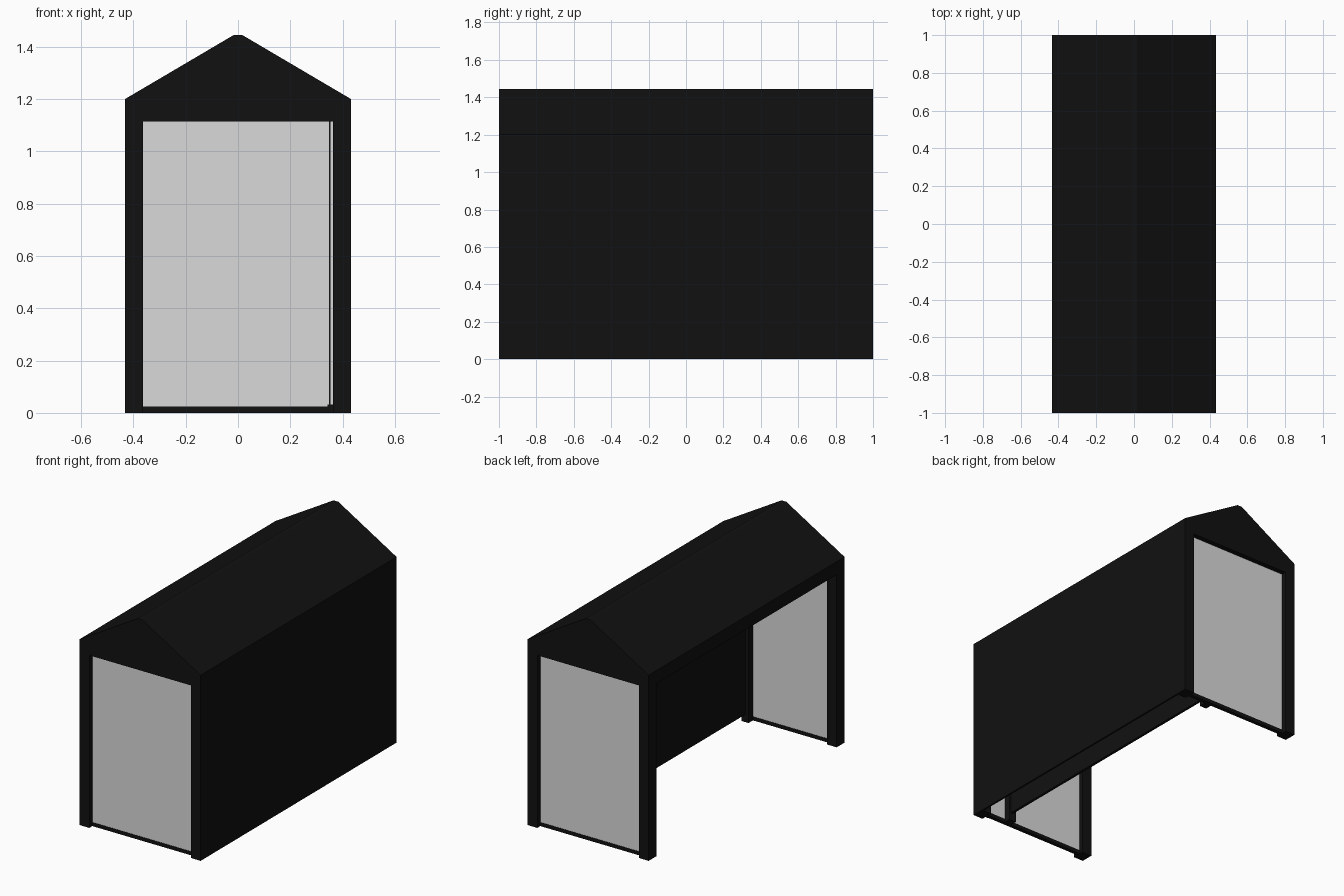
import bpy

if "Cube" in bpy.data.objects:
    bpy.data.objects.remove(bpy.data.objects["Cube"])

# Two flat colours
def material(name, c):
    m = bpy.data.materials.new(name)
    m.diffuse_color = (c, c, c, 1)
    m.use_nodes = True
    m.node_tree.nodes["Principled BSDF"].inputs["Base Color"].default_value = m.diffuse_color
    return m

black = material("black_metal", 0.0055)
glass = material("grey_glass", 0.7)

def mesh(name, verts, faces, mat):
    me = bpy.data.meshes.new(name)
    me.from_pydata(verts, [], faces)
    me.materials.append(mat)
    ob = bpy.data.objects.new(name, me)
    bpy.context.collection.objects.link(ob)
    return ob

def prism(name, profile, y0, y1, mat):
    """Extrude an x/z outline (anticlockwise seen from the front) along y."""
    n = len(profile)
    verts = [(x, y, z) for y in (y0, y1) for x, z in profile]
    faces = [tuple(range(n)), tuple(range(2 * n - 1, n - 1, -1))]
    faces += [(i, i + n, (i + 1) % n + n, (i + 1) % n) for i in range(n)]
    return mesh(name, verts, faces, mat)

def box(name, x, y, z, mat=black):
    y0, y1 = sorted(y)
    return prism(name, [(x[0], z[0]), (x[1], z[0]), (x[1], z[1]), (x[0], z[1])],
                 y0, y1, mat)

W, EAVE, BEAM, TOP = 0.433, 1.2, 1.115, 1.445
POST, DEPTH = 0.07, 0.08

# Gabled roof with a narrow flat ridge
prism("roof", [(-W, BEAM), (W, BEAM), (W, EAVE), (0.017, TOP),
               (-0.017, TOP), (-W, EAVE)], -1, 1, black)

for s, end in ((-1, "front"), (1, "back")):
    # Corner posts
    box(end + "_left_post", (-W, -W + POST), (s, s * (1 - DEPTH)), (0, BEAM))
    box(end + "_right_post", (W - POST, W), (s, s * (1 - DEPTH)), (0, BEAM))
    # End glazing with a sill rail
    box(end + "_glass", (-W + POST, W - POST), (s * 0.967, s * 0.947), (0.022, BEAM), glass)
    box(end + "_sill", (-W + POST, W - POST), (s * 0.969, s * 0.945), (0.0, 0.024))
    # Inner wall posts
    box(end + "_inner_post", (0.183, 0.232), (s * 0.945, s * 0.9), (0, BEAM))

# Thin seam and foot bracket on the front glass
box("glass_seam", (0.348, 0.353), (-0.97, -0.966), (0.022, BEAM))
box("seam_bracket", (0.343, 0.363), (-0.972, -0.966), (0, 0.032))

# Closed outer side panel and raised inner wall panel
box("side_panel", (W - 0.012, W), (-0.93, 0.93), (0, BEAM))
box("inner_wall", (0.205, 0.222), (-0.92, 0.92), (0.05, BEAM))
